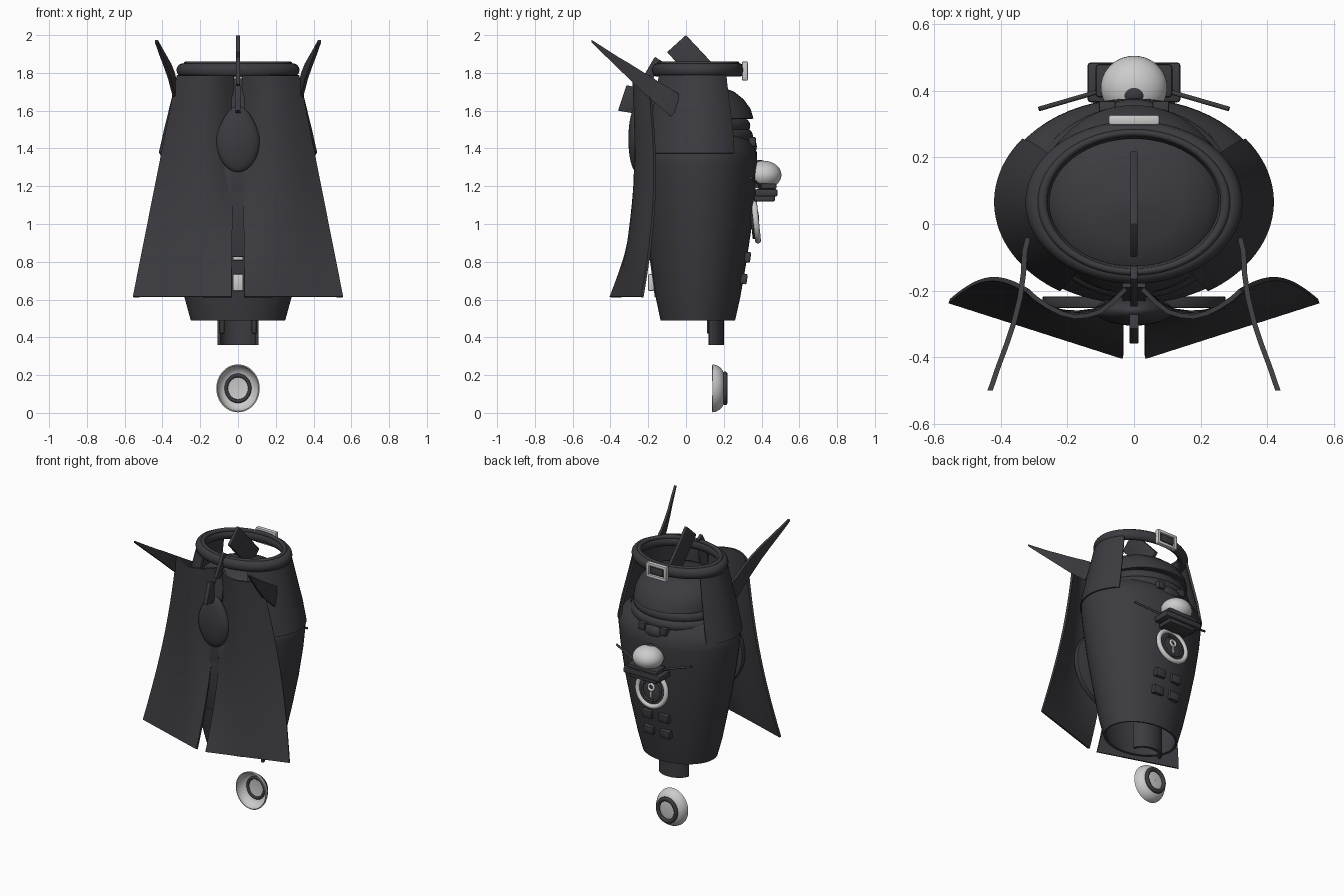
import bpy, bmesh, math
from math import sin, cos, pi, radians
from mathutils import Vector

if "Cube" in bpy.data.objects:
    bpy.data.objects.remove(bpy.data.objects["Cube"])

dark = bpy.data.materials.new("dark_cloth")
dark.diffuse_color = (0.045, 0.045, 0.052, 1)
dark.use_nodes = True
dark.node_tree.nodes["Principled BSDF"].inputs["Base Color"].default_value = dark.diffuse_color


def finish(o, name, mat=dark, bevel=0, thick=0):
    o.name = name
    if mat:
        o.data.materials.append(mat)
    if thick:
        m = o.modifiers.new("thickness", 'SOLIDIFY')
        m.thickness, m.offset = thick, -1
    if bevel:
        m = o.modifiers.new("bevel", 'BEVEL')
        m.width, m.segments = bevel, 2
    return o


def mesh(name, verts, faces, **kw):
    me = bpy.data.meshes.new(name)
    me.from_pydata(verts, [], faces)
    bm = bmesh.new()
    bm.from_mesh(me)
    bmesh.ops.recalc_face_normals(bm, faces=bm.faces)
    bm.to_mesh(me)
    bm.free()
    o = bpy.data.objects.new(name, me)
    bpy.context.collection.objects.link(o)
    return finish(o, name, **kw)


def grid(name, rows, closed=False, **kw):
    n = len(rows[0])
    verts = [p for r in rows for p in r]
    faces = [(i * n + j, i * n + (j + 1) % n, (i + 1) * n + (j + 1) % n, (i + 1) * n + j)
             for i in range(len(rows) - 1) for j in range(n if closed else n - 1)]
    return mesh(name, verts, faces, **kw)


def loft(name, prof, a0=0, a1=360, n=64, **kw):
    """Elliptical sections (z, x radius, front y, back y)."""
    closed = a1 - a0 >= 360
    rows = []
    for z, rx, yf, yb in prof:
        ang = [radians(a0 + (a1 - a0) * j / (n if closed else n - 1)) for j in range(n)]
        rows.append([(rx * cos(t), (yf + yb) / 2 + (yb - yf) / 2 * sin(t), z) for t in ang])
    return grid(name, rows, closed, **kw)


def box(name, loc, size, rot=(0, 0, 0), mat=dark, bevel=0.006):
    bpy.ops.mesh.primitive_cube_add(size=1, location=loc, rotation=rot)
    o = bpy.context.object
    o.scale = size
    bpy.ops.object.transform_apply(location=False, rotation=False, scale=True)
    return finish(o, name, mat, bevel)


def cyl(name, loc, r, d, mat=dark, rot=(pi / 2, 0, 0), bevel=0.004):
    bpy.ops.mesh.primitive_cylinder_add(vertices=48, radius=r, depth=d, location=loc, rotation=rot)
    return finish(bpy.context.object, name, mat, bevel)


def torus(name, loc, R, r, rot=(0, 0, 0), scale=(1, 1, 1), mat=dark):
    bpy.ops.mesh.primitive_torus_add(major_radius=R, minor_radius=r, major_segments=64,
                                     minor_segments=14, location=loc, rotation=rot)
    bpy.context.object.scale = scale
    return finish(bpy.context.object, name, mat)


def ball(name, loc, scale, mat=dark):
    bpy.ops.mesh.primitive_uv_sphere_add(segments=40, ring_count=20, radius=1, location=loc)
    bpy.context.object.scale = scale
    return finish(bpy.context.object, name, mat)


def plate(name, outline, w, bevel=0.004):
    """Thin upright plate from a (y, z) outline."""
    n = len(outline)
    v = [(s * w, y, z) for s in (-1, 1) for y, z in outline]
    f = [tuple(range(n)), tuple(range(n, 2 * n))]
    f += [(i, (i + 1) % n, n + (i + 1) % n, n + i) for i in range(n)]
    return mesh(name, v, f, bevel=bevel)


# torso shell, open at the bottom
loft("torso_shell", [(0.49, .25, -.135, .26), (0.61, .283, -.16, .287), (0.8, .325, -.185, .32),
                     (1.0, .365, -.21, .35), (1.2, .397, -.23, .37), (1.32, .41, -.24, .377),
                     (1.38, .412, -.24, .375), (1.43, .385, -.22, .35), (1.48, .33, -.19, .32)], thick=.015)
# upper side panels
for s, a in (("right", -58), ("left", 143)):
    loft(s + "_shoulder_panel", [(1.375, .42, -.25, .382), (1.5, .392, -.235, .37),
                                 (1.65, .355, -.21, .34), (1.79, .322, -.18, .31)],
         a, a + 95, 28, thick=.015)

# layered dome under the collar
loft("neck_dome", [(1.555, .265, -.19, .335), (1.558, .285, -.21, .357), (1.61, .28, -.2, .342), (1.66, .26, -.18, .305),
                   (1.70, .22, -.14, .255), (1.73, .14, -.06, .18), (1.742, .002, .06, .064)])
for i, (z, r) in enumerate(((1.52, .25), (1.465, .265))):
    torus(f"neck_roll_{i}", (0, .065, z), r, .04, scale=(1.04, .95, 1))
ball("neck_stud", (0, .33, 1.41), (.09, .045, .05))
for s in (-1, 1):
    box("neck_clip", (s * .08, .345, 1.435), (.05, .05, .05))

# collar ring with buckle
torus("collar_ring", (0, .065, 1.815), .29, .036, scale=(1, .73 + .02, 1))
torus("collar_ring_inner", (0, .065, 1.845), .275, .015, scale=(1, .76, 1))
box("buckle_back", (0, .31, 1.81), (.1, .03, .05))
for s in (-1, 1):
    box("buckle_side", (s * .066, .312, 1.81), (.022, .03, .1), mat=None)
    box("buckle_bar", (0, .312, 1.81 + s * .04), (.15, .03, .022), mat=None)

# two cape halves
top = [(.02, -.2), (.06, -.24), (.1, -.27), (.14, -.282), (.18, -.285), (.22, -.275), (.26, -.255), (.3, -.228), (.325, -.205)]
for s, side in ((1, "right"), (-1, "left")):
    rows = []
    for k in range(25):
        v = k / 24
        row = []
        for j, (x, y) in enumerate(top):
            u = j / 8
            bx, by = .035 + .522 * u, -.405 + .167 * u
            f = v ** 2.3
            row.append((s * (x + (bx - x) * v), y + (by - y) * f + .04 * u * sin(pi * v),
                        1.785 - 1.17 * v))
        rows.append(row)
    grid(side + "_cape", rows, thick=.014)

    # swept shoulder spikes
    st = [(-.04, 1.61, 1.69, .318), (-.08, 1.57, 1.715, .328), (-.15, 1.63, 1.757, .332), (-.22, 1.69, 1.80, .342),
          (-.3, 1.767, 1.85, .362), (-.36, 1.825, 1.885, .382), (-.43, 1.893, 1.93, .408), (-.5, 1.962, 1.975, .432)]
    rows = [[(s * (x + dx), y, z) for dx, z in ((-.008, a), (.008, a), (.008, b), (-.008, b))] for y, a, b, x in st]
    o = grid(side + "_shoulder_spike", rows, True)
    bm = bmesh.new()
    bm.from_mesh(o.data)
    bmesh.ops.holes_fill(bm, edges=bm.edges)
    bmesh.ops.recalc_face_normals(bm, faces=bm.faces)
    bm.to_mesh(o.data)
    bm.free()

# crest plates along the centre
plate("crest_rear", [(0, 2.0), (-.1, 1.91), (.115, 1.675), (.22, 1.765)], .011)
plate("crest_middle", [(-.165, 1.885), (-.125, 1.86), (-.2, 1.72), (-.25, 1.74)], .011)
plate("crest_front", [(-.315, 1.735), (-.27, 1.725), (-.27, 1.585), (-.36, 1.6)], .014)

# front teardrop, strap, hidden disc
drop = ball("front_teardrop", (0, -.26, 1.45), (.116, .045, .175))
for v in drop.data.vertices:
    if v.co.z > 0:
        v.co.x *= 1 - .25 * v.co.z
sp = [(.61, -.165), (.8, -.19), (1.0, -.225), (1.2, -.258), (1.5, -.245), (1.77, -.19)]
grid("front_strap", [[(x, y, z) for x in (-.034, .034)] for z, y in sp], thick=.012)
box("strap_buckle", (0, -.185, .69), (.055, .03, .09), mat=None)
box("strap_tip", (0, -.2, .825), (.055, .02, .035), mat=None)
cyl("front_disc", (0, -.235, 1.1), .275, .035)

# back lock dial
tilt = (radians(90 + 6), 0, 0)
torus("dial_ring", (0, .37, 1.02), .108, .016, tilt, mat=None)
cyl("dial_disc", (0, .358, 1.02), .1, .03, rot=tilt)
torus("dial_groove", (0, .374, 1.02), .07, .007, tilt)
torus("keyhole_ring", (0, .378, 1.04), .02, .008, tilt, mat=None)
box("keyhole_bar", (0, .375, .995), (.014, .014, .05), mat=None, bevel=.003)

# back shelf with lamp and side rods
box("shelf", (0, .425, 1.165), (.28, .12, .04), bevel=.01)
box("shelf_lip", (0, .43, 1.2), (.23, .1, .03), bevel=.01)
box("shelf_base", (0, .415, 1.135), (.2, .11, .03))
ball("lamp", (0, .41, 1.26), (.1, .095, .075), mat=None)
ball("lamp_cap", (0, .39, 1.305), (.04, .035, .035))
for s in (-1, 1):
    d = Vector((s * .19, -.055, .05))
    cyl("shelf_rod", Vector((s * .19, .373, 1.22)), .007, d.length, rot=d.to_track_quat('Z', 'Y').to_euler(), bevel=0)
    # four small pouches
    for z, y in ((.825, .322), (.71, .304)):
        box("back_pouch", (s * .062, y, z), (.075, .04, .055), (radians(-8), 0, 0))

# hanging lower flap
rows = [[(.11 * sin(a), .115 + .085 * cos(a), z) for a in [radians(-85 + 170 * j / 20) for j in range(21)]]
        for z in (.36, .43, .64)]
grid("lower_flap", rows, thick=.018)
for s in (-1, 1):
    box("flap_post", (s * .085, .125, .52), (.025, .03, .2))

# loose dish at the floor, opening to the front
rows = [[(.115 * r * cos(t), y, .13 + .127 * r * sin(t)) for t in [2 * pi * j / 48 for j in range(48)]]
        for r, y in ((1, .14), (.97, .16), (.88, .18), (.75, .194), (.6, .202), (.3, .205), (.01, .206))]
grid("dish", rows, True, mat=None, thick=.006)
torus("dish_ring", (0, .207, .13), .068, .013, (pi / 2, 0, 0), (1, 1.1, 1))
torus("dish_ring_inside", (0, .196, .13), .062, .009, (pi / 2, 0, 0), (1, 1.1, 1))

# bake modifiers and smooth
bpy.ops.object.select_all(action='SELECT')
bpy.context.view_layer.objects.active = bpy.data.objects["torso_shell"]
bpy.ops.object.convert(target='MESH')
bpy.ops.object.shade_smooth_by_angle(angle=radians(35))
